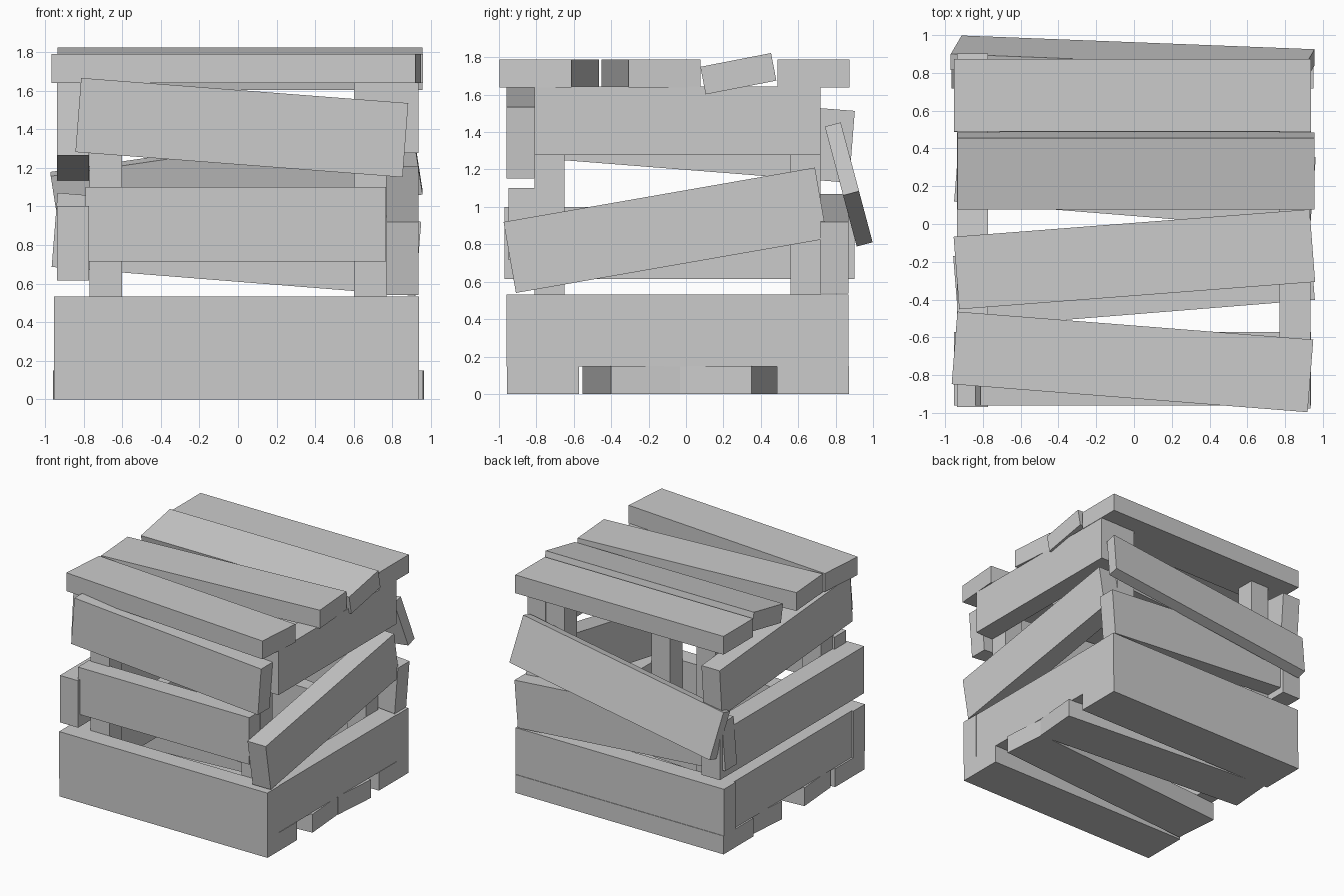
import bpy
from math import radians
from mathutils import Matrix, Vector

cube = bpy.data.objects.get("Cube")
if cube:
    bpy.data.objects.remove(cube, do_unlink=True)

# One plain grey for the whole crate
grey = bpy.data.materials.new("plain_grey")
grey.use_nodes = True
grey.diffuse_color = (0.6, 0.6, 0.6, 1)
bsdf = grey.node_tree.nodes["Principled BSDF"]
bsdf.inputs["Base Color"].default_value = (0.6, 0.6, 0.6, 1)
bsdf.inputs["Roughness"].default_value = 0.9

LONG, MID, SHORT = 1.89, 1.69, 1.53   # plank lengths
WIDE = 0.385                          # plank width
THICK, SIDE = 0.15, 0.165             # plank thicknesses


def plank(name, centre, size, tilt_x=0, tilt_y=0, tilt_z=0):
    """Box turned about y, then x, then z (degrees)."""
    bpy.ops.mesh.primitive_cube_add(size=1)
    ob = bpy.context.object
    ob.name = name
    ob.data.name = name
    turn = (Matrix.Rotation(radians(tilt_z), 4, 'Z')
            @ Matrix.Rotation(radians(tilt_x), 4, 'X')
            @ Matrix.Rotation(radians(tilt_y), 4, 'Y'))
    ob.data.transform(turn @ Matrix.Diagonal(Vector((*size, 1))))
    ob.location = centre
    ob.data.materials.append(grey)
    return ob


# Corner posts
for x, x_name in ((-0.685, "right"), (0.685, "left")):
    for y, y_name in ((-0.73, "front"), (0.638, "back")):
        plank(f"{y_name}_{x_name}_post", (x, y, 0.895), (0.17, 0.16, 1.49))

# Bottom and lid planks lie flat along x
flat = (LONG, WIDE, THICK)
plank("bottom_plank_back", (-0.007, 0.68, 0.075), flat)
plank("bottom_plank_mid_back", (0.005, 0.235, 0.075), flat, tilt_z=-4.6)
plank("bottom_plank_mid_front", (0, -0.285, 0.075), flat, tilt_z=4.6)
plank("bottom_plank_front", (-0.007, -0.765, 0.075), flat)
plank("lid_plank_back", (-0.007, 0.682, 1.714), flat)
plank("lid_plank_mid_back", (0.01, 0.28, 1.712), flat, tilt_x=11)
plank("lid_plank_mid_front", (0.002, -0.187, 1.714), flat, tilt_z=4.4)
plank("lid_plank_front", (-0.008, -0.73, 1.714), flat, tilt_z=-4.5)

# Front planks
plank("front_plank_low", (-0.007, -0.885, 0.34), (LONG, THICK, WIDE))
plank("front_plank_mid", (-0.012, -0.873, 0.908), (1.555, THICK, WIDE))
plank("front_plank_top", (0.02, -0.885, 1.408), (1.7, THICK, WIDE), tilt_y=4.4)

# Back planks, the top one hanging loose
plank("back_plank_low", (-0.007, 0.793, 0.34), (LONG, THICK, WIDE))
plank("back_plank_mid", (-0.008, 0.793, 0.803), (LONG, THICK, WIDE), tilt_y=4.55)
plank("back_plank_loose", (-0.007, 0.87, 1.12), (LONG, 0.088, WIDE),
      tilt_x=14.9, tilt_y=-8.6)

# Side planks run along y
plank("left_plank_low", (0.852, -0.045, 0.34), (SIDE, SHORT, WIDE))
plank("left_plank_mid", (0.852, -0.11, 0.875), (SIDE, MID, WIDE), tilt_x=9.9)
plank("left_plank_top", (0.852, -0.045, 1.46), (SIDE, SHORT, 0.365))
plank("right_plank_low", (-0.855, -0.045, 0.34), (SIDE, SHORT, WIDE))
plank("right_plank_mid", (-0.855, -0.035, 0.808), (SIDE, 1.87, WIDE))
plank("right_plank_top", (-0.855, 0.04, 1.388), (SIDE, 1.7, WIDE), tilt_x=-4.5)
